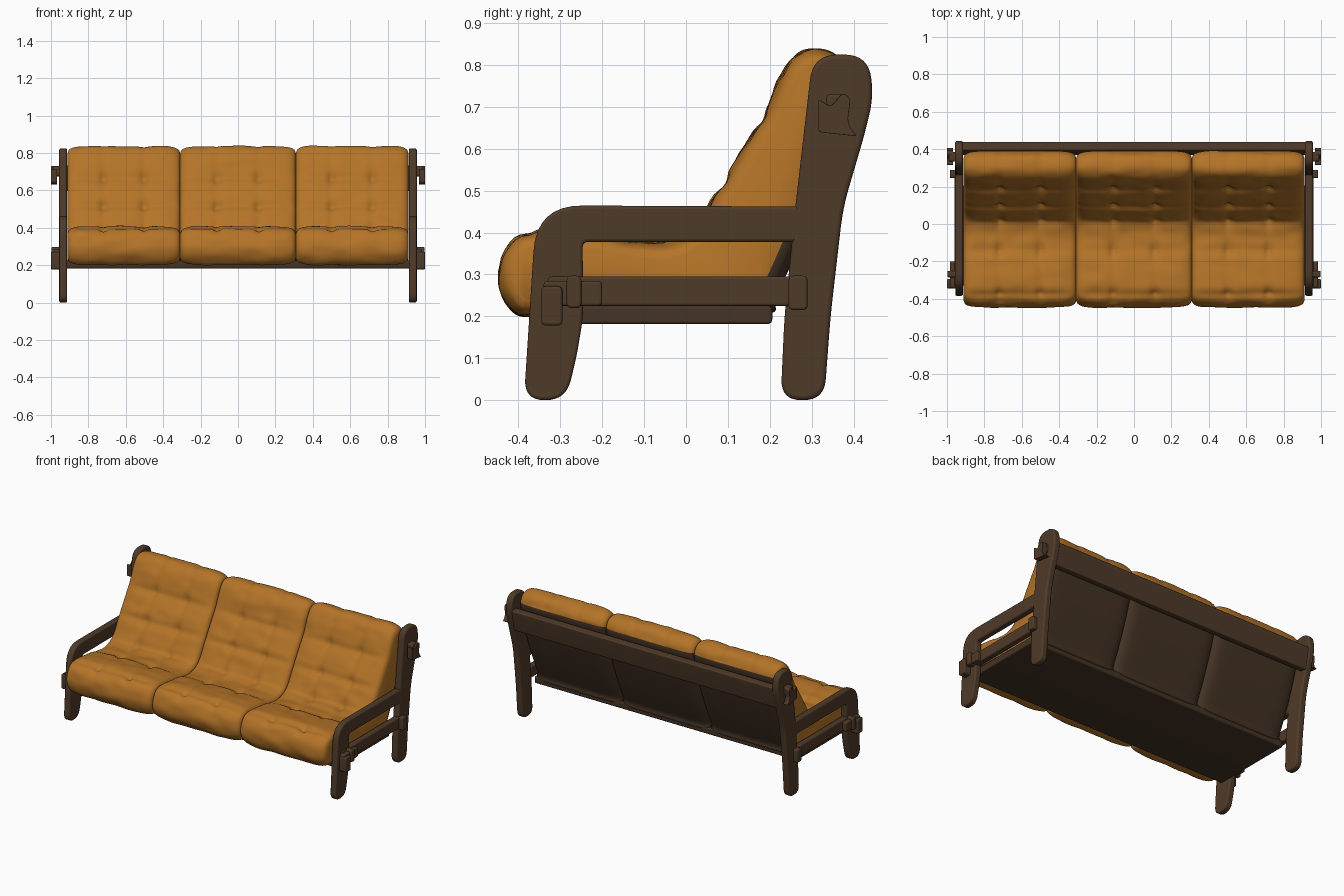
import bpy, bmesh, math
from mathutils import Vector, noise

if "Cube" in bpy.data.objects:
    bpy.data.objects.remove(bpy.data.objects["Cube"])


def material(name, rgb):
    m = bpy.data.materials.new(name)
    m.use_nodes = True
    m.diffuse_color = (*rgb, 1)
    m.node_tree.nodes["Principled BSDF"].inputs["Base Color"].default_value = (*rgb, 1)
    return m


OCHRE = material("ochre leather", (0.46, 0.175, 0.021))
WOOD = material("brown wood", (0.078, 0.043, 0.022))
LINING = material("dark lining", (0.058, 0.033, 0.018))


def finish(name, bm, mats, bevel=0.0, angle=40):
    bmesh.ops.recalc_face_normals(bm, faces=bm.faces)
    me = bpy.data.meshes.new(name)
    bm.to_mesh(me)
    bm.free()
    ob = bpy.data.objects.new(name, me)
    bpy.context.collection.objects.link(ob)
    for m in mats:
        me.materials.append(m)
    if bevel:
        mod = ob.modifiers.new("soft edges", "BEVEL")
        mod.width, mod.segments, mod.limit_method = bevel, 3, "ANGLE"
        mod.angle_limit = math.radians(40)
    bpy.ops.object.select_all(action="DESELECT")
    ob.select_set(True)
    bpy.context.view_layer.objects.active = ob
    bpy.ops.object.shade_smooth_by_angle(angle=math.radians(angle))
    return ob


def rounded(corners, steps=8):
    """Outline with each (y, z, radius) corner turned into a curve."""
    out = []
    for i, (y, z, r) in enumerate(corners):
        p = Vector((y, z))
        a = p + (Vector(corners[i - 1][:2]) - p).normalized() * r
        b = p + (Vector(corners[(i + 1) % len(corners)][:2]) - p).normalized() * r
        for k in range(steps + 1):
            t = k / steps
            out.append(a * (1 - t) ** 2 + p * 2 * t * (1 - t) + b * t * t)
    return out


def plate(name, corners, x0, x1, mat=WOOD, bevel=0.01):
    """Side profile extruded across x."""
    bm = bmesh.new()
    face = bm.faces.new([bm.verts.new((x0, p.x, p.y)) for p in rounded(corners)])
    new = bmesh.ops.extrude_face_region(bm, geom=[face])["geom"]
    bmesh.ops.translate(bm, vec=(x1 - x0, 0, 0),
                        verts=[v for v in new if isinstance(v, bmesh.types.BMVert)])
    return finish(name, bm, [mat], bevel)


def block(name, x, y, z, mat=WOOD, r=0.012, bevel=0.006):
    corners = [(y[0], z[0], r), (y[0], z[1], r), (y[1], z[1], r), (y[1], z[0], r)]
    return plate(name, corners, x[0], x[1], mat, bevel)


# Side frames: front leg flowing into the arm, rear post, lower rail and pegs
ARM = [(-0.387, 0, 0.05), (-0.357, 0.465, 0.11), (0.30, 0.462, 0.01), (0.30, 0.378, 0.01),
       (-0.247, 0.378, 0.015), (-0.245, 0.2, 0.04), (-0.262, 0.1, 0.03), (-0.287, 0, 0.048)]
POST = [(0.226, 0, 0.05), (0.235, 0.2, 0.05), (0.262, 0.47, 0.02), (0.303, 0.825, 0.06),
        (0.437, 0.825, 0.06), (0.447, 0.72, 0.04), (0.425, 0.63, 0.03),
        (0.375, 0.46, 0.05), (0.345, 0.2, 0.05), (0.33, 0, 0.05)]
WEDGE = [(0.315, 0.64, 0.012), (0.315, 0.72, 0.012), (0.345, 0.70, 0.01), (0.375, 0.735, 0.012),
         (0.393, 0.72, 0.01), (0.385, 0.66, 0.02), (0.408, 0.63, 0.005)]

for side, s in (("left", 1), ("right", -1)):
    def span(a, b):
        return (s * a, s * b)
    plate(f"{side}_front_leg_and_arm", ARM, *span(0.915, 0.955))
    plate(f"{side}_rear_post", POST, *span(0.914, 0.956))
    block(f"{side}_lower_rail", span(0.922, 0.96), (-0.33, 0.28), (0.225, 0.295))
    block(f"{side}_front_peg_block", span(0.945, 0.985), (-0.34, -0.20), (0.225, 0.285))
    block(f"{side}_front_peg_pin", span(0.95, 1.0), (-0.345, -0.295), (0.178, 0.272))
    block(f"{side}_front_peg_key", span(0.95, 0.997), (-0.285, -0.25), (0.22, 0.297))
    block(f"{side}_rear_peg", span(0.945, 0.985), (0.245, 0.29), (0.215, 0.297))
    block(f"{side}_top_peg", span(0.94, 0.99), (0.335, 0.385), (0.675, 0.73))
    plate(f"{side}_top_wedge", WEDGE, *span(0.968, 1.0), bevel=0.005)

# Back rail follows the slope of the posts
plate("back_rail", [(0.368, 0.60, 0.008), (0.395, 0.735, 0.008),
                    (0.44, 0.73, 0.008), (0.413, 0.595, 0.008)], -0.925, 0.925, bevel=0.005)

# Flat base under the seat
block("seat_base", (-0.92, 0.92), (-0.33, 0.206), (0.182, 0.225), LINING)

# Cushion side profile: front surface, then lined back and underside
FRONT = [(-0.34, 0.203), (-0.40, 0.205), (-0.438, 0.25), (-0.446, 0.31), (-0.415, 0.38),
         (-0.35, 0.408), (-0.20, 0.395), (-0.06, 0.375), (0.02, 0.41), (0.075, 0.50),
         (0.13, 0.59), (0.19, 0.69), (0.225, 0.77), (0.26, 0.82), (0.305, 0.838),
         (0.36, 0.82)]
BACK = [(0.39, 0.765), (0.378, 0.69), (0.335, 0.54), (0.275, 0.38), (0.217, 0.25),
        (0.195, 0.205), (0.0, 0.2), (-0.2, 0.2)]
TUFT_ROWS = [(-0.375, 0.40), (-0.14, 0.386), (0.005, 0.40), (0.087, 0.52), (0.178, 0.67)]
SUB = 8


def smooth_loop(pts):
    v = [Vector(p) for p in pts]
    n, out = len(v), []
    for i in range(n):
        a, b, c, d = (v[(i + k) % n] for k in (-1, 0, 1, 2))
        for k in range(SUB):
            t = k / SUB
            out.append(0.5 * (2 * b + (c - a) * t + (2 * a - 5 * b + 4 * c - d) * t ** 2
                              + (3 * b - a - 3 * c + d) * t ** 3))
    return out


def bump(d, width):
    return math.exp(-(d / width) ** 2)


def cushion(name, x0, x1, columns=48):
    loop = smooth_loop(FRONT + BACK)
    n, front_end = len(loop), len(FRONT) * SUB
    half, mid = (x1 - x0) / 2, (x0 + x1) / 2
    bm = bmesh.new()
    rings = []
    for c in range(columns + 1):
        t = 2 * c / columns - 1
        u = 0.55 * t + 0.45 * math.sin(t * math.pi / 2)
        edge = 1 - math.sqrt(max(0, 1 - abs(u) ** 9))
        fade = 1 - abs(u) ** 6
        ring = []
        for i, p in enumerate(loop):
            tan = (loop[(i + 1) % n] - loop[i - 1]).normalized()
            normal = Vector((-tan.y, tan.x))
            x = mid + u * half
            sink = 0.04 * edge
            if i < front_end:
                # Sewn rows, buttons and soft wrinkles
                column = max(bump((abs(u) - 0.36) * half, w) for w in (0.02,))
                for row in TUFT_ROWS:
                    d = (p - Vector(row)).length
                    sink += fade * (0.009 * bump(d, 0.022) + 0.016 * bump(d, 0.035) * column)
                if p.y > 0.37:
                    sink += 0.004 * column
                sink += 0.006 * fade * noise.noise((x * 9, p.x * 16, p.y * 16))
            q = p - normal * sink
            ring.append(bm.verts.new((x, q.x, q.y)))
        rings.append(ring)
    for a, b in zip(rings, rings[1:]):
        for i in range(n):
            j = (i + 1) % n
            f = bm.faces.new((a[i], a[j], b[j], b[i]))
            f.material_index = 0 if i < front_end else 1
    for ring in (rings[0], rings[-1]):
        bm.faces.new(ring)
    finish(name, bm, [OCHRE, LINING], angle=60)


cushion("right_cushion", -0.912, -0.308)
cushion("middle_cushion", -0.31, 0.31)
cushion("left_cushion", 0.308, 0.912)
